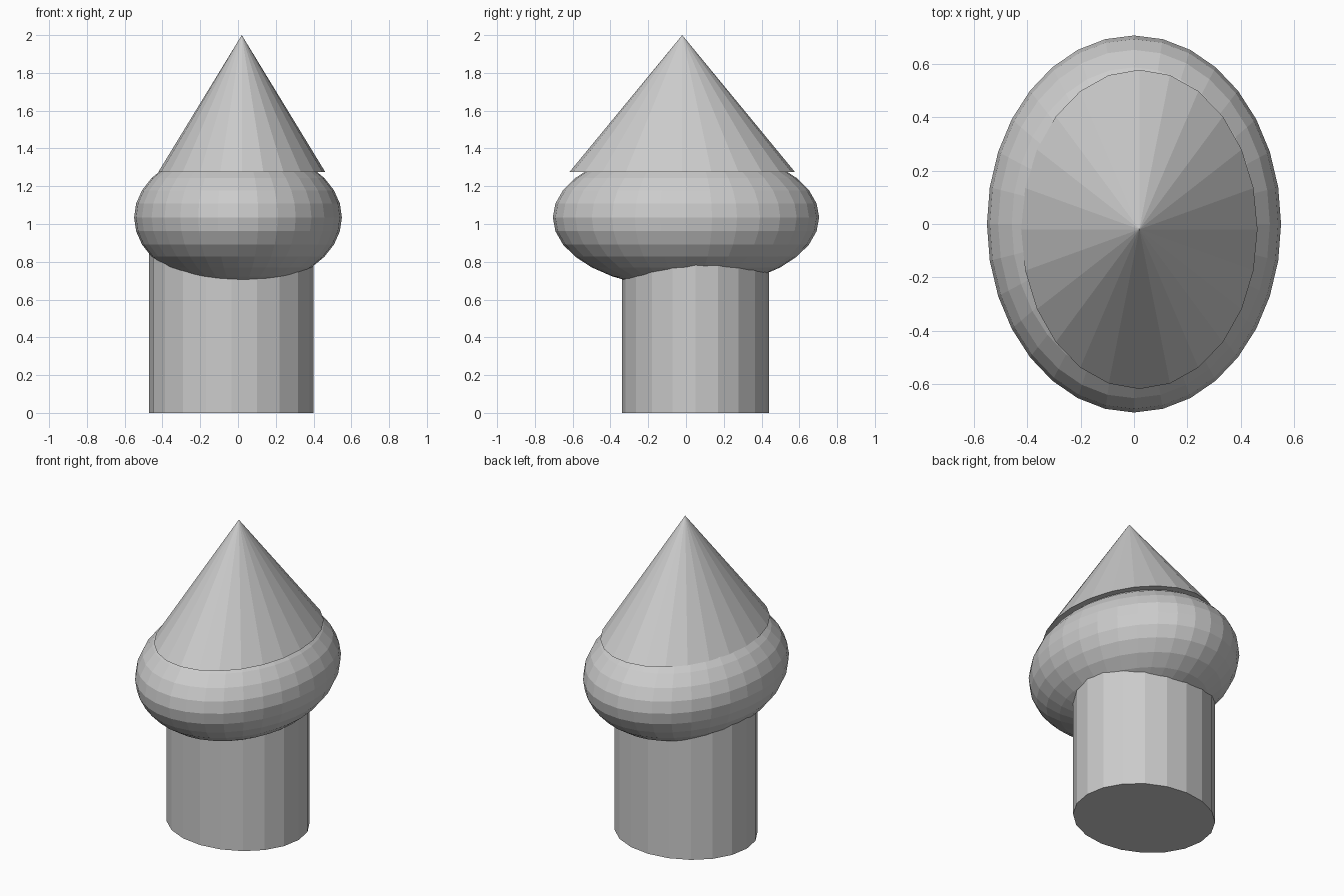
import bpy

if "Cube" in bpy.data.objects:
    bpy.data.objects.remove(bpy.data.objects["Cube"])


def finish(name, scale):
    """Name the new primitive and stretch it to its oval footprint."""
    obj = bpy.context.object
    obj.name = name
    obj.scale = scale
    bpy.ops.object.transform_apply(location=False, rotation=False, scale=True)
    return obj


# Post: slightly off-centre oval column, its top buried in the bulb
post_height = 0.95
bpy.ops.mesh.primitive_cylinder_add(vertices=20, radius=1, depth=post_height,
                                    location=(-0.035, 0.05, post_height / 2))
finish("post", (0.435, 0.39, 1))

# Bulb: flattened faceted sphere
bpy.ops.mesh.primitive_uv_sphere_add(segments=32, ring_count=16, radius=1,
                                     location=(0, 0, 1.035))
finish("bulb", (0.55, 0.705, 0.375))

# Cap: oval cone sitting on the bulb
cap_base, cap_tip = 1.275, 2.0
bpy.ops.mesh.primitive_cone_add(vertices=24, radius1=1, radius2=0,
                                depth=cap_tip - cap_base,
                                location=(0.02, -0.02, (cap_base + cap_tip) / 2))
finish("cap", (0.442, 0.597, 1))
